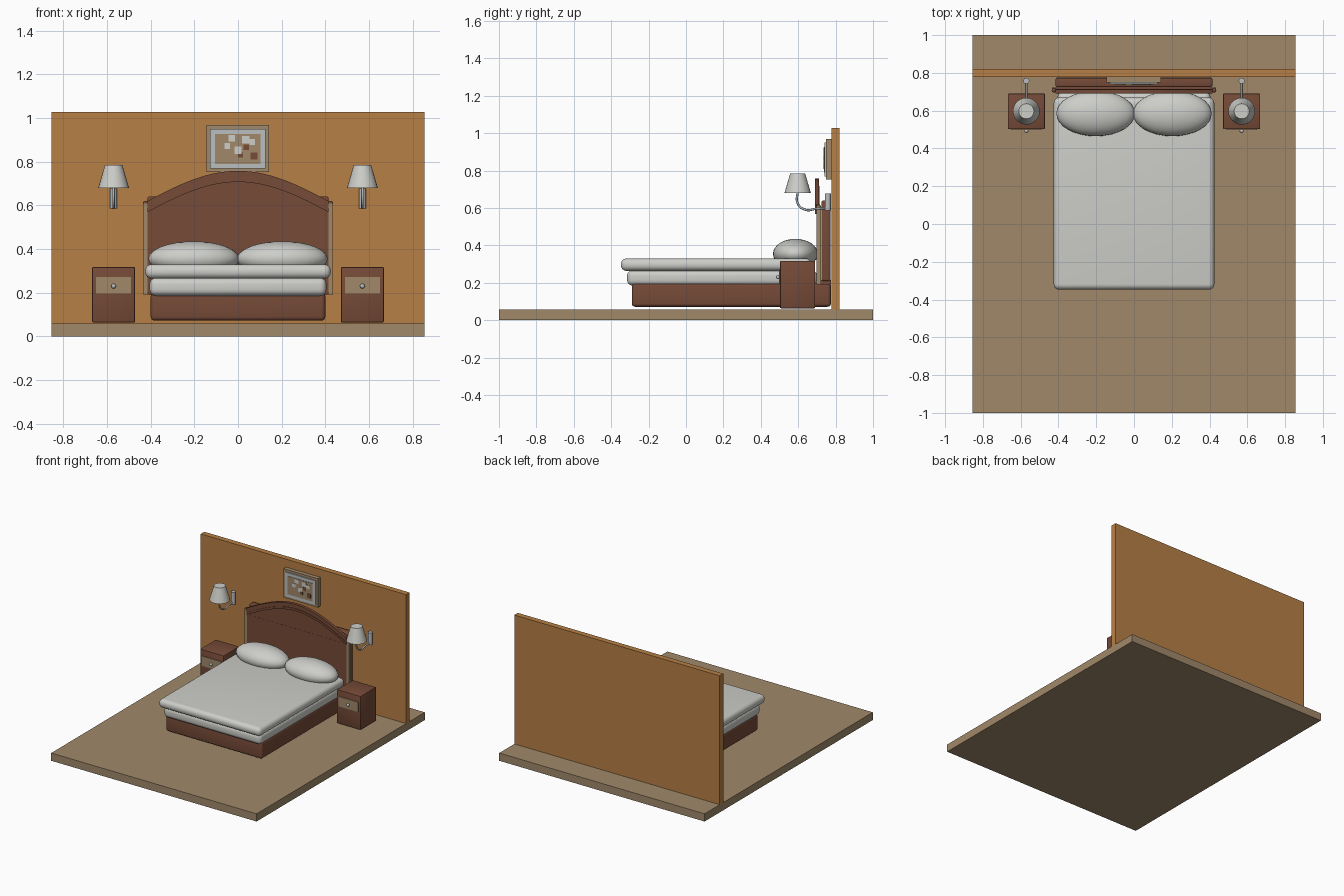
import bpy, bmesh, math
from mathutils import Vector

old = bpy.data.objects.get("Cube")
if old:
    bpy.data.objects.remove(old, do_unlink=True)


def material(name, rgb):
    m = bpy.data.materials.new(name)
    m.use_nodes = True
    m.diffuse_color = (*rgb, 1)
    m.node_tree.nodes["Principled BSDF"].inputs["Base Color"].default_value = (*rgb, 1)
    return m


TAN = material("tan", (0.35, 0.25, 0.144))
ORANGE = material("orange wood", (0.47, 0.216, 0.06))
BROWN = material("brown wood", (0.18, 0.069, 0.039))
WHITE = material("white fabric", (0.61, 0.61, 0.58))
GREY = material("light metal", (0.5, 0.52, 0.53))


def finish(name, bm, mat, smooth=False):
    bmesh.ops.recalc_face_normals(bm, faces=bm.faces)
    mesh = bpy.data.meshes.new(name)
    bm.to_mesh(mesh)
    bm.free()
    ob = bpy.data.objects.new(name, mesh)
    bpy.context.collection.objects.link(ob)
    mesh.materials.append(mat)
    if smooth:
        bpy.ops.object.select_all(action='DESELECT')
        ob.select_set(True)
        bpy.context.view_layer.objects.active = ob
        bpy.ops.object.shade_smooth_by_angle(angle=math.radians(35))
    return ob


def box(name, x, y, z, mat, bevel=0, segments=4):
    """Box from (min, max) pairs, with optional rounded edges."""
    bm = bmesh.new()
    bmesh.ops.create_cube(bm, size=1)
    for v in bm.verts:
        v.co = [(a + b) / 2 + c * (b - a) for c, (a, b) in zip(v.co, (x, y, z))]
    if bevel:
        bmesh.ops.bevel(bm, geom=bm.edges[:], offset=bevel, segments=segments,
                        profile=0.5, affect='EDGES')
    return finish(name, bm, mat, bool(bevel))


def prism(name, outline, y0, y1, mat):
    """Front outline of (x, z) points given depth along y."""
    bm = bmesh.new()
    face = bm.faces.new([bm.verts.new((px, y0, pz)) for px, pz in outline])
    ext = bmesh.ops.extrude_face_region(bm, geom=[face])
    for v in ext["geom"]:
        if isinstance(v, bmesh.types.BMVert):
            v.co.y = y1
    return finish(name, bm, mat)


def cone(name, at, r_low, r_high, height, mat, sides=24):
    bm = bmesh.new()
    bmesh.ops.create_cone(bm, cap_ends=True, segments=sides, radius1=r_low,
                          radius2=r_high, depth=height)
    bmesh.ops.translate(bm, verts=bm.verts, vec=Vector(at))
    return finish(name, bm, mat, True)


def ball(name, at, size, mat, u=32, v=16):
    bm = bmesh.new()
    bmesh.ops.create_uvsphere(bm, u_segments=u, v_segments=v, radius=1)
    for vert in bm.verts:
        vert.co = Vector(at) + Vector(c * s for c, s in zip(vert.co, size))
    return finish(name, bm, mat, True)


def tube(name, points, radius, mat):
    curve = bpy.data.curves.new(name, 'CURVE')
    curve.dimensions = '3D'
    curve.bevel_depth = radius
    curve.bevel_resolution = 2
    curve.use_fill_caps = True
    spline = curve.splines.new('BEZIER')
    spline.bezier_points.add(len(points) - 1)
    for bp, p in zip(spline.bezier_points, points):
        bp.co = p
        bp.handle_left_type = bp.handle_right_type = 'AUTO'
    spline.resolution_u = 6
    ob = bpy.data.objects.new(name, curve)
    bpy.context.collection.objects.link(ob)
    curve.materials.append(mat)


# Room
box("floor", (-0.855, 0.855), (-1, 1), (0, 0.058), TAN)
box("wall", (-0.855, 0.855), (0.778, 0.82), (0.058, 1.028), ORANGE)

# Bed
box("bed_base", (-0.4, 0.4), (-0.29, 0.775), (0.072, 0.2), BROWN, 0.018)
box("box_spring", (-0.405, 0.405), (-0.315, 0.7), (0.185, 0.268), WHITE, 0.03, 5)
box("mattress", (-0.425, 0.425), (-0.348, 0.67), (0.264, 0.33), WHITE, 0.03, 6)
for side, label in ((-1, "right"), (1, "left")):
    ball(label + "_pillow", (side * 0.203, 0.585, 0.355), (0.208, 0.12, 0.08), WHITE)

# Headboard
HALF = 0.415
STEPS = 28


def arch(drop):
    """Points along the arch, lowered by drop."""
    xs = [HALF * (2 * i / STEPS - 1) for i in range(STEPS + 1)]
    return [(x, 0.62 + 0.138 * math.cos(math.pi * x / (2 * HALF)) - drop) for x in xs]


box("headboard_back", (-0.415, 0.415), (0.725, 0.772), (0.21, 0.64), BROWN, 0.008, 3)
box("headboard_foot", (-0.41, 0.41), (0.7, 0.775), (0.19, 0.215), BROWN)
box("headboard_panel", (-HALF, HALF), (0.7, 0.715), (0.2, 0.57), BROWN)
prism("headboard_arch", arch(0.04) + [(HALF, 0.57), (-HALF, 0.57)], 0.701, 0.714, BROWN)
for i, front in enumerate((0.69, 0.695, 0.691)):
    band = arch(i * 0.017) + arch((i + 1) * 0.017)[::-1]
    prism("arch_moulding", band, front, 0.712, BROWN)
for side in (-1, 1):
    x = side * 0.424
    box("headboard_post", (x - 0.01, x + 0.01), (0.698, 0.722), (0.19, 0.612), TAN)
    ball("arch_end", (x, 0.708, 0.612), (0.012, 0.012, 0.008), BROWN, 12, 8)

# Nightstands and wall lamps
for side, label in ((-1, "right"), (1, "left")):
    x = side * 0.57
    box(label + "_nightstand", (x - 0.098, x + 0.098), (0.503, 0.69), (0.064, 0.317), BROWN, 0.004, 2)
    box(label + "_drawer", (x - 0.08, x + 0.08), (0.498, 0.506), (0.197, 0.271), TAN)
    ball(label + "_knob", (x, 0.492, 0.23), (0.011, 0.01, 0.011), GREY, 16, 8)

    cone(label + "_lamp_shade", (x, 0.597, 0.732), 0.071, 0.04, 0.106, WHITE)
    cone(label + "_lamp_mount", (x, 0.758, 0.632), 0.016, 0.016, 0.092, GREY, 16)
    arm = ((0.597, 0.69), (0.597, 0.625), (0.64, 0.59), (0.7, 0.597), (0.758, 0.6))
    tube(label + "_lamp_arm", [(x, y, z) for y, z in arm], 0.006, GREY)

# Picture
box("picture_frame", (-0.145, 0.142), (0.748, 0.778), (0.752, 0.968), TAN)
box("picture_mount", (-0.128, 0.125), (0.741, 0.75), (0.768, 0.95), GREY)
box("picture_canvas", (-0.105, 0.102), (0.738, 0.742), (0.79, 0.926), TAN)
patches = {
    WHITE: ((-0.028, 0.908, 0.03), (-0.05, 0.872, 0.026), (0, 0.852, 0.034),
            (0.036, 0.9, 0.034), (0.066, 0.89, 0.026)),
    BROWN: ((0.074, 0.825, 0.032), (0.012, 0.83, 0.022), (0.038, 0.866, 0.026)),
}
for mat, spots in patches.items():
    for px, pz, s in spots:
        box("picture_patch", (px - s / 2, px + s / 2), (0.735, 0.739),
            (pz - s / 2, pz + s / 2), mat)
